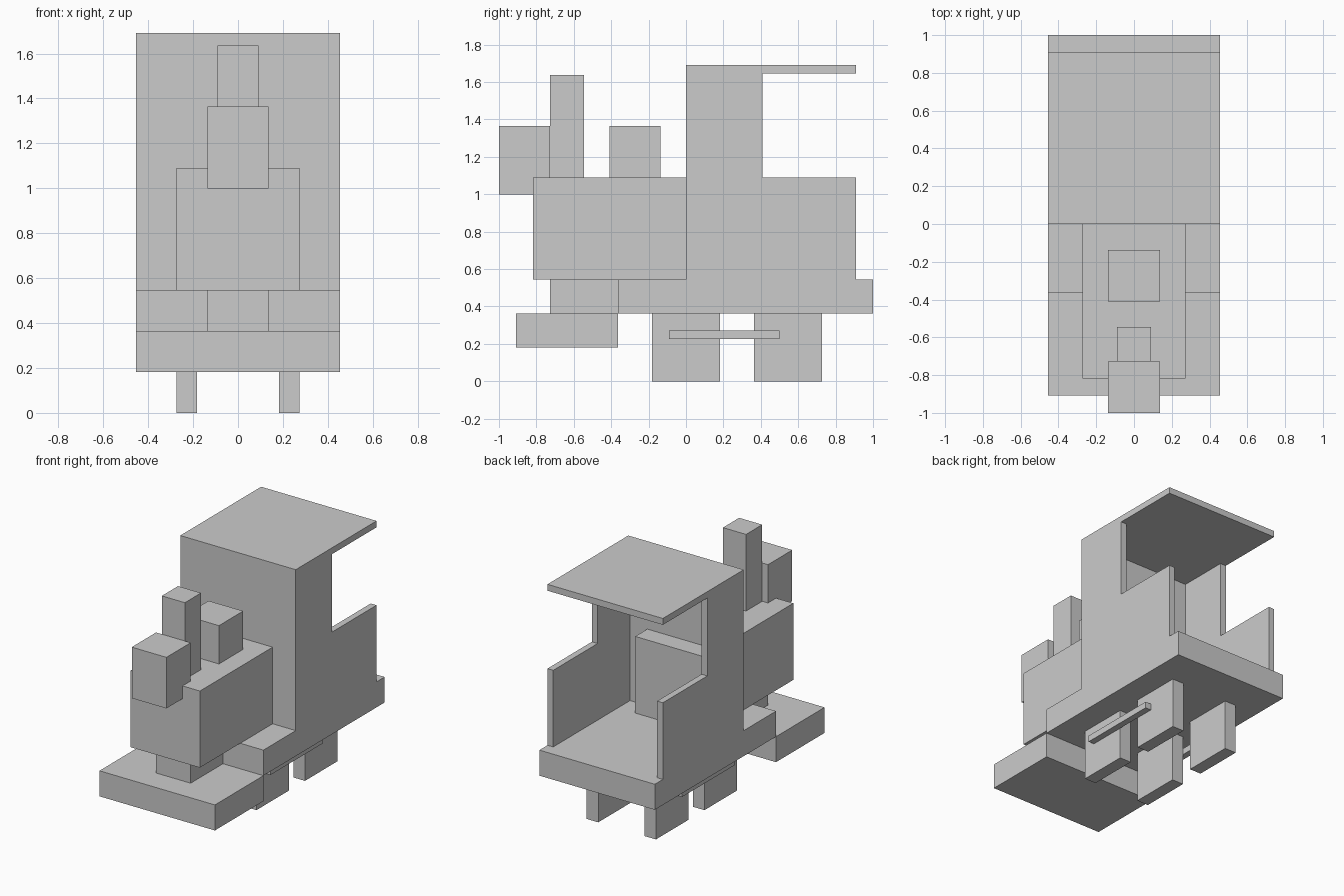
import bpy
import bmesh

if "Cube" in bpy.data.objects:
    bpy.data.objects.remove(bpy.data.objects["Cube"])

U = 1 / 11  # the model sits on a grid of 22 units along its length


def prism(name, profile, x0, x1):
    """Extrude a (y, z) profile, given in grid units, from x0 to x1."""
    bm = bmesh.new()
    face = bm.faces.new([bm.verts.new((x0 * U, y * U, z * U)) for y, z in profile])
    ext = bmesh.ops.extrude_face_region(bm, geom=[face])
    verts = [v for v in ext["geom"] if isinstance(v, bmesh.types.BMVert)]
    bmesh.ops.translate(bm, verts=verts, vec=((x1 - x0) * U, 0, 0))
    bmesh.ops.recalc_face_normals(bm, faces=bm.faces)
    mesh = bpy.data.meshes.new(name)
    bm.to_mesh(mesh)
    bm.free()
    obj = bpy.data.objects.new(name, mesh)
    bpy.context.collection.objects.link(obj)
    return obj


def box(name, x, y, z):
    return prism(name, [(y[0], z[0]), (y[1], z[0]), (y[1], z[1]), (y[0], z[1])], *x)


def mirror(obj):
    obj.modifiers.new("Mirror", "MIRROR").use_axis[0] = True


# Chassis
box("floor", (-5, 5), (-4, 11), (4, 6))
box("boiler_support", (-1.5, 1.5), (-8, -4), (4, 6))
box("front_bumper", (-5, 5), (-10, -4), (2, 4))

# Boiler and fittings
box("boiler", (-3, 3), (-9, 2), (6, 12))
box("headlamp", (-1.5, 1.5), (-11, -8), (11, 15))
box("chimney", (-1, 1), (-8, -6), (12, 18))
box("steam_dome", (-1.5, 1.5), (-4.5, -1.5), (12, 15))

# Cab: stepped side walls, front wall and roof
mirror(prism("cab_side", [(0, 6), (10, 6), (10, 12), (4.5, 12), (4.5, 18.1), (0, 18.1)], 4.5, 5))
box("cab_front", (-4.5, 4.5), (0, 0.5), (6, 18.1))
box("cab_roof", (-5, 5), (0, 10), (18.1, 18.6))

# Wheels and connecting rods
for name, y in (("front_wheel", (-2, 2)), ("rear_wheel", (4, 8))):
    mirror(box(name, (2, 3), y, (0, 4)))
mirror(box("connecting_rod", (3, 3.5), (-1, 5.5), (2.5, 3)))
